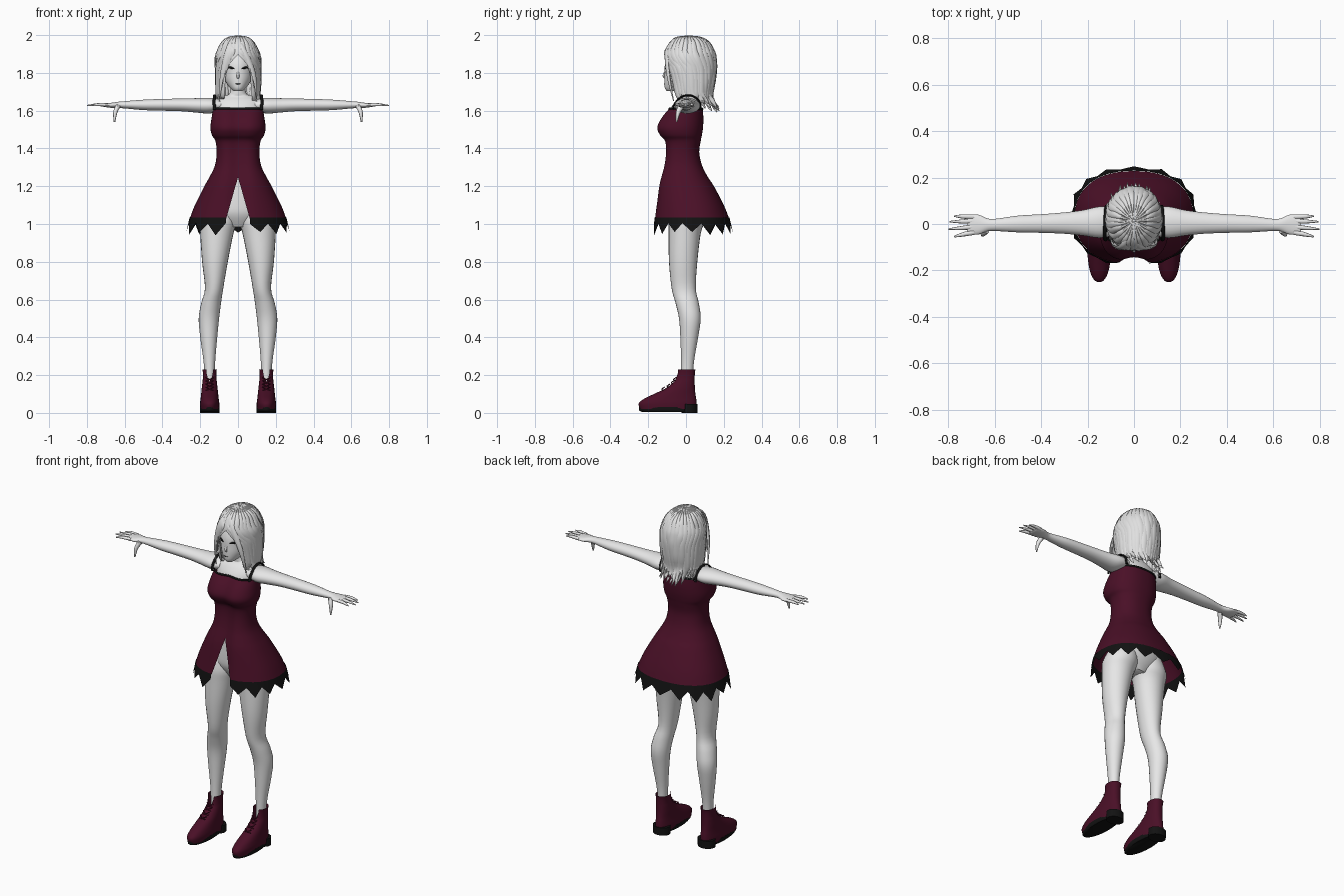
import bpy, bmesh, math, random
from mathutils import Vector

random.seed(4)
if "Cube" in bpy.data.objects:
    bpy.data.objects.remove(bpy.data.objects["Cube"], do_unlink=True)


def material(name, rgb):
    m = bpy.data.materials.new(name)
    m.use_nodes = True
    m.diffuse_color = (*rgb, 1)
    bsdf = next(n for n in m.node_tree.nodes if n.type == 'BSDF_PRINCIPLED')
    bsdf.inputs["Base Color"].default_value = (*rgb, 1)
    return m


SKIN = material("pale skin", (0.8, 0.8, 0.8))
HAIR = material("silver hair", (0.74, 0.74, 0.74))
WINE = material("wine red", (0.068, 0.005, 0.02))
BLACK = material("black", (0.006, 0.006, 0.006))


def finish(bm, name, mat, mirror=False, sharp=0.9):
    me = bpy.data.meshes.new(name)
    bm.to_mesh(me)
    bm.free()
    me.materials.append(mat)
    me.shade_smooth()
    me.set_sharp_from_angle(angle=sharp)
    ob = bpy.data.objects.new(name, me)
    bpy.context.collection.objects.link(ob)
    if mirror:
        ob.modifiers.new("mirror", 'MIRROR')
    return ob


def smooth(pts, k=4):
    """Catmull-Rom refinement of a list of number tuples."""
    out, last = [], len(pts) - 1
    for i in range(last):
        quad = zip(pts[max(i - 1, 0)], pts[i], pts[i + 1], pts[min(i + 2, last)])
        quad = list(quad)
        for s in range(k):
            t = s / k
            out.append([b + 0.5 * t * (c - a + t * (2*a - 5*b + 4*c - d + t * (3*(b - c) + d - a)))
                        for a, b, c, d in quad])
    return out + [list(pts[-1])]


def skin_rows(bm, rows, closed):
    """Join rows of points with quads, capping the ends of closed tubes."""
    vs = [[bm.verts.new(p) for p in r] for r in rows]
    n = len(vs[0])
    for lo, hi in zip(vs, vs[1:]):
        for j in range(n if closed else n - 1):
            k = (j + 1) % n
            bm.faces.new((lo[j], lo[k], hi[k], hi[j]))
    if closed:
        bm.faces.new(vs[0][::-1])
        bm.faces.new(vs[-1])


def loft(name, stations, mat, axis='z', mirror=False, n=24):
    """Stations: position along the axis, then the two extents across it."""
    rows = []
    for t, a0, a1, b0, b1 in smooth(stations):
        row = []
        for j in range(n):
            w = math.tau * j / n
            a = (a0 + a1) / 2 + (a1 - a0) / 2 * math.cos(w)
            b = (b0 + b1) / 2 + (b1 - b0) / 2 * math.sin(w)
            row.append((a, b, t) if axis == 'z' else (t, a, b))
        rows.append(row)
    bm = bmesh.new()
    skin_rows(bm, rows, True)
    bmesh.ops.recalc_face_normals(bm, faces=bm.faces)
    return finish(bm, name, mat, mirror)


def shell_point(st, u, e=1.0, dent=0.0, cx=0.0):
    """Point on a ring (z, half width, front, back, half gap at the front)."""
    z, rx, y0, y1, gap = st
    g = math.asin(min(max(gap, 0) / rx, 1) ** (1 / e))
    w = -math.pi / 2 + g + u * (math.tau - 2 * g)
    c, s = math.cos(w), math.sin(w)
    x = rx * math.copysign(abs(c) ** e, c)
    y = (y0 + y1) / 2 + (y1 - y0) / 2 * math.copysign(abs(s) ** e, s)
    if s < 0:
        y += dent * math.exp(-(x / 0.05) ** 2)
    return Vector((x + cx, y, z))


def shell(name, stations, mat, n=64, mirror=False, **kw):
    bm = bmesh.new()
    skin_rows(bm, [[shell_point(s, j / n, **kw) for j in range(n + 1)]
                   for s in smooth(stations)], False)
    bmesh.ops.remove_doubles(bm, verts=bm.verts, dist=0.0005)
    return finish(bm, name, mat, mirror)


def sweep(bm, path, centre, k=4, n=8):
    """Tapered strand; path rows are x, y, z, half width, half thickness."""
    pts = smooth(path, k)
    pos = [Vector(p[:3]) for p in pts]
    rows = []
    for i, p in enumerate(pts):
        tan = (pos[min(i + 1, len(pos) - 1)] - pos[max(i - 1, 0)]).normalized()
        side = tan.cross(pos[i] - Vector(centre)).normalized()
        up = side.cross(tan)
        rows.append([pos[i] + side * p[3] * math.cos(math.tau * j / n)
                     + up * p[4] * math.sin(math.tau * j / n) for j in range(n)])
    before = set(bm.faces)
    skin_rows(bm, rows, True)
    bmesh.ops.recalc_face_normals(bm, faces=[f for f in bm.faces if f not in before])


# Body
loft("torso", [(.985, -.07, .07, -.05, .06), (1.05, -.155, .155, -.085, .1),
               (1.12, -.16, .16, -.09, .11), (1.25, -.115, .115, -.085, .07),
               (1.38, -.1, .1, -.09, .055), (1.5, -.125, .125, -.1, .072),
               (1.6, -.126, .126, -.085, .078), (1.65, -.128, .128, -.055, .07),
               (1.675, -.09, .09, -.03, .06), (1.69, -.045, .045, -.03, .055),
               (1.76, -.038, .038, -.03, .05)], SKIN)
loft("leg", [(.1, .125, .175, -.03, .035), (.25, .122, .18, -.026, .04),
             (.4, .11, .2, -.03, .064), (.5, .1, .208, -.037, .078),
             (.58, .09, .195, -.055, .068), (.66, .078, .175, -.076, .052),
             (.8, .054, .19, -.09, .06), (.95, .024, .2, -.092, .078),
             (1.02, .004, .2, -.09, .1), (1.1, .01, .16, -.07, .09)], SKIN, mirror=True)
loft("arm", [(.09, -.05, .07, 1.6, 1.66), (.15, -.06, .075, 1.585, 1.668),
             (.22, -.05, .06, 1.59, 1.666), (.3, -.042, .05, 1.597, 1.664),
             (.4, -.038, .042, 1.6, 1.662), (.5, -.036, .036, 1.603, 1.658),
             (.6, -.03, .022, 1.612, 1.65), (.635, -.032, .025, 1.614, 1.647),
             (.67, -.045, .04, 1.615, 1.642), (.71, -.045, .04, 1.62, 1.638),
             (.72, -.035, .03, 1.624, 1.635)], SKIN, 'x', True)
bm = bmesh.new()
for y, tip_x, tip_y in ((-.036, .775, -.055), (-.012, .8, -.022), (.012, .796, .01), (.031, .775, .034)):
    sweep(bm, [(.69, y, 1.63, .011, .009), (.74, (y + tip_y) / 2, 1.632, .009, .008),
               (tip_x, tip_y, 1.627, .003, .003)], (.7, 0, 0))
sweep(bm, [(.635, -.025, 1.625, .016, .013), (.65, -.042, 1.59, .012, .011),
           (.654, -.05, 1.54, .004, .004)], (0, 0, 1.6))
finish(bm, "fingers", SKIN, True)

# Head and face
loft("head", [(1.703, -.02, .02, -.1, -.06), (1.72, -.042, .042, -.112, .01),
              (1.76, -.07, .07, -.115, .07), (1.8, -.083, .083, -.114, .11),
              (1.85, -.09, .09, -.11, .13), (1.91, -.085, .085, -.085, .12),
              (1.96, -.05, .05, -.04, .08)], SKIN)
bm = bmesh.new()
sweep(bm, [(0, -.108, 1.81, .005, .004), (0, -.118, 1.785, .007, .006),
           (0, -.112, 1.77, .006, .003)], (0, 0, 1.78))
finish(bm, "nose", SKIN)
bm = bmesh.new()
sweep(bm, [(.02, -.111, 1.822, .002, .002), (.04, -.1, 1.828, .006, .004),
           (.06, -.081, 1.826, .002, .003)], (0, .02, 1.82))
finish(bm, "eyelashes", BLACK, True)
bm = bmesh.new()
sweep(bm, [(-.012, -.114, 1.742, .001, .001), (0, -.116, 1.741, .002, .002),
           (.012, -.114, 1.742, .001, .001)], (0, 0, 1.74))
finish(bm, "mouth", BLACK)

# Hair: an open cap with overlapping locks that flick out at the ends
cap = [(1.61, .108, -.06, .172, .085), (1.64, .107, -.068, .15, .082),
       (1.68, .109, -.08, .135, .078), (1.75, .114, -.09, .148, .074),
       (1.83, .115, -.104, .156, .066), (1.88, .112, -.107, .153, .03),
       (1.915, .103, -.102, .144, 0), (1.96, .08, -.08, .118, 0),
       (1.985, .048, -.045, .075, 0), (1.995, .006, .01, .022, 0)]
shell("hair_cap", cap[2:], HAIR)
bm = bmesh.new()
LOCKS = 30
middle = Vector((0, .025, 0))
for i in range(LOCKS):
    u = (i + random.uniform(.3, .7)) / LOCKS
    drop = random.uniform(-.02, .02) + .025 * (1 - math.sin(math.pi * u))
    path = []
    for j, st in enumerate(cap):
        p = shell_point(st, u)
        out = p - middle
        out.z = 0
        p += out.normalized() * random.uniform(0, .004)
        if j < 2:
            p.z += drop
            p += out.normalized() * random.uniform(-.015, .012)
        width = (.002, .011, .016, .019, .02, .02, .018, .014, .008, .003)[j]
        path.append((*p, width, min(width, .007)))
    sweep(bm, path[::-1], (0, .025, 1.8), 3, 6)
# Swept fringe
for side in (-1, 1):
    for spread, end in ((.035, 1.85), (.055, 1.79), (.075, 1.72), (.088, 1.65)):
        sweep(bm, [(-.015, -.04, 1.985, .006, .005),
                   (side * spread * .45 - .012, -.098, 1.93, .014, .007),
                   (side * spread * .95, -.113 + spread * .2, (1.9 + end) / 2 + .02, .013, .007),
                   (side * (spread + .012), -.118 + spread * .6, end, .002, .002)],
              (0, .025, 1.8), 4, 6)
finish(bm, "hair_locks", HAIR)

# Dress with a slit at the front
CUT = dict(e=.87, dent=.022)
dress = [(1.03, .255, -.172, .228, .062), (1.1, .228, -.163, .2, .042),
         (1.2, .178, -.152, .148, .014), (1.25, .15, -.142, .115, 0),
         (1.31, .122, -.128, .085, 0), (1.38, .113, -.12, .07, 0),
         (1.44, .12, -.125, .078, 0), (1.47, .138, -.15, .084, 0),
         (1.51, .146, -.165, .09, 0), (1.56, .14, -.143, .092, 0),
         (1.61, .132, -.102, .088, 0)]
shell("dress", dress, WINE, **CUT)

# Ragged hem
bm = bmesh.new()
TEETH = 15
upper, lower = [], []
for j in range(TEETH * 2 + 1):
    u = j / (TEETH * 2)
    upper.append(shell_point((1.035, .256, -.174, .23, .062), u, **CUT))
    z = random.uniform(.94, .96) if j % 2 else random.uniform(.995, 1.005)
    flare = (1.03 - z) * .25
    lower.append(shell_point((z, .256 + flare, -.174 - flare * .4, .23 + flare, .065), u, **CUT))
skin_rows(bm, [lower, upper], False)
finish(bm, "ragged_hem", BLACK, sharp=.3)

# Neckline edging and shoulder straps
bm = bmesh.new()
sweep(bm, [(*shell_point(dress[-1], j / 40, **CUT), .006, .004) for j in range(41)], (0, 0, 1.6), 1)
finish(bm, "neckline_edging", BLACK)
bm = bmesh.new()
sweep(bm, [(.124, -.07, 1.605, .008, .005), (.126, -.058, 1.64, .008, .005),
           (.125, -.02, 1.675, .008, .005), (.123, .03, 1.679, .008, .005),
           (.12, .07, 1.65, .008, .005), (.118, .078, 1.605, .008, .005)], (.12, 0, 1.6))
finish(bm, "shoulder_strap", BLACK, True)

# Boots
shell("boot", [(.02, .05, -.245, .055, 0), (.05, .051, -.25, .056, 0),
               (.075, .048, -.222, .054, 0), (.1, .045, -.17, .05, 0),
               (.13, .042, -.108, .047, 0), (.165, .038, -.064, .046, 0),
               (.185, .036, -.053, .046, .01), (.21, .036, -.047, .047, .016),
               (.23, .038, -.046, .05, .018)], WINE, 40, True, e=.88, cx=.15)
loft("sole", [(.006, .102, .198, -.236, .05), (.014, .098, .202, -.248, .055),
              (.032, .098, .202, -.25, .056)], BLACK, mirror=True)
bm = bmesh.new()
heel = [(math.cos(math.tau * j / 16), math.sin(math.tau * j / 16)) for j in range(16)]
skin_rows(bm, [[(.15 + .052 * c, .06 + .085 * min(s - 1, 0) * .5, z) for c, s in heel]
               for z in (0, .046)], True)
finish(bm, "boot_heel", BLACK, True)
bm = bmesh.new()
for y, z in ((-.128, .124), (-.1, .14), (-.078, .158), (-.066, .175)):
    for side in (-1, 1):
        sweep(bm, [(.15 - side * .02, y + .008, z - .004, .003, .003), (.15, y, z + .002, .003, .003),
                   (.15 + side * .02, y + .014, z + .012, .003, .003)], (.15, 0, .05), 2, 6)
finish(bm, "boot_laces", WINE, True)
